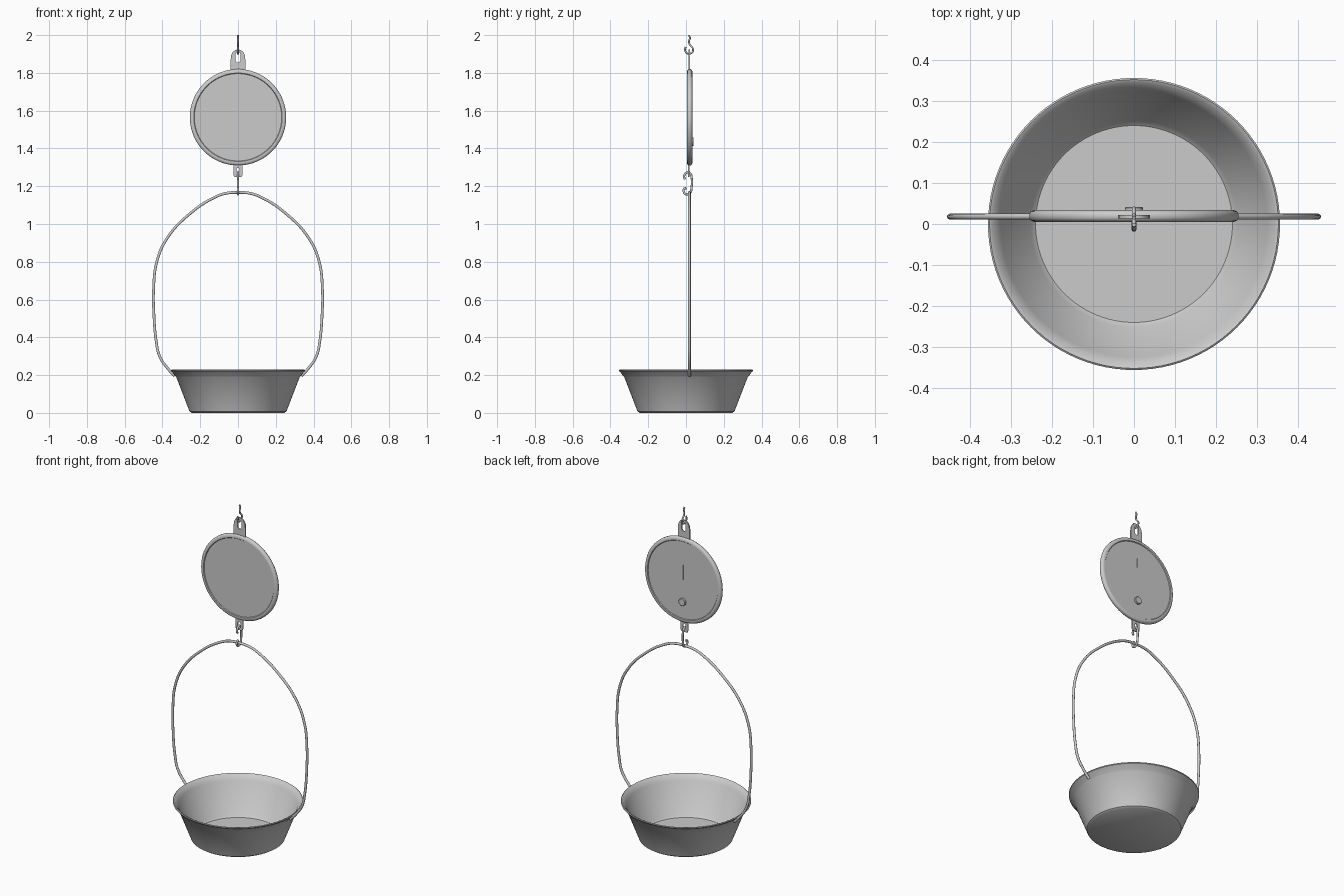
import bpy, bmesh, math
from mathutils import Matrix

if "Cube" in bpy.data.objects:
    bpy.data.objects.remove(bpy.data.objects["Cube"])

YC = 0.018  # depth of the hanging plane


def finish(ob, angle=35):
    bpy.ops.object.select_all(action='DESELECT')
    ob.select_set(True)
    bpy.context.view_layer.objects.active = ob
    if ob.type == 'CURVE':
        bpy.ops.object.convert(target='MESH')
        ob = bpy.context.object
    bpy.ops.object.shade_smooth_by_angle(angle=math.radians(angle))
    return ob


def lathe(name, profile, matrix=Matrix(), steps=96):
    bm = bmesh.new()
    vs = [bm.verts.new((r, 0, z)) for r, z in profile]
    es = [bm.edges.new(p) for p in zip(vs, vs[1:])]
    bmesh.ops.spin(bm, geom=vs + es, cent=(0, 0, 0), axis=(0, 0, 1),
                   angle=2 * math.pi, steps=steps)
    bmesh.ops.remove_doubles(bm, verts=bm.verts, dist=1e-5)
    bmesh.ops.recalc_face_normals(bm, faces=bm.faces)
    bm.transform(matrix)
    me = bpy.data.meshes.new(name)
    bm.to_mesh(me)
    bm.free()
    ob = bpy.data.objects.new(name, me)
    bpy.context.collection.objects.link(ob)
    return finish(ob)


def wire(name, pts, radius):
    cu = bpy.data.curves.new(name, 'CURVE')
    cu.dimensions = '3D'
    cu.bevel_depth = radius
    cu.bevel_resolution = 3
    cu.use_fill_caps = True
    cu.resolution_u = 8
    sp = cu.splines.new('BEZIER')
    sp.bezier_points.add(len(pts) - 1)
    for bp, p in zip(sp.bezier_points, pts):
        bp.co = p
        bp.handle_left_type = bp.handle_right_type = 'AUTO'
    ob = bpy.data.objects.new(name, cu)
    bpy.context.collection.objects.link(ob)
    return finish(ob, 50)


def slot(hw, z0, z1, n=10):
    # stadium outline with rounded ends of radius hw
    a = [math.pi * i / n for i in range(n + 1)]
    return ([(hw * math.cos(t), z1 - hw + hw * math.sin(t)) for t in a] +
            [(-hw * math.cos(t), z0 + hw - hw * math.sin(t)) for t in a])


def plate(name, loops, half_thick, y):
    cu = bpy.data.curves.new(name, 'CURVE')
    cu.dimensions = '2D'
    cu.fill_mode = 'BOTH'
    cu.extrude = half_thick
    for loop in loops:
        sp = cu.splines.new('POLY')
        sp.points.add(len(loop) - 1)
        for p, (x, z) in zip(sp.points, loop):
            p.co = (x, z, 0, 1)
        sp.use_cyclic_u = True
    ob = bpy.data.objects.new(name, cu)
    bpy.context.collection.objects.link(ob)
    ob.rotation_euler.x = math.pi / 2
    ob.location.y = y
    return finish(ob)


# weighing pan with flared rim
lathe("pan", [(0, 0), (0.245, 0), (0.257, 0.008), (0.327, 0.19), (0.332, 0.194),
              (0.348, 0.217), (0.355, 0.221), (0.356, 0.226), (0.352, 0.229),
              (0.345, 0.226), (0.325, 0.198), (0.252, 0.022), (0.24, 0.012), (0, 0.012)])

# round dial body with raised rim on both faces
half = [(0, 0.010), (0.231, 0.010), (0.234, 0.014), (0.243, 0.0145),
        (0.251, 0.011), (0.255, 0.005)]
dial_axis = Matrix.Translation((0, 0.0195, 1.565)) @ Matrix.Rotation(-math.pi / 2, 4, 'X')
lathe("dial", half + [(r, -z) for r, z in reversed(half)], dial_axis)

# pointer and weight knob on the back of the dial
plate("pointer", [[(-0.004, 1.44), (0.004, 1.44), (0.002, 1.70), (-0.002, 1.70)]], 0.001, 0.0295)
knob_axis = Matrix.Translation((0, 0.029, 1.435)) @ Matrix.Rotation(-math.pi / 2, 4, 'X')
lathe("knob", [(0, 0), (0.022, 0), (0.022, 0.010), (0.020, 0.012), (0, 0.012)], knob_axis, 32)

# hanging lugs above and below the dial
top = [(-0.039, 1.79), (0.039, 1.79), (0.039, 1.87), (0.036, 1.893), (0.028, 1.91),
       (0.015, 1.921), (0, 1.924), (-0.015, 1.921), (-0.028, 1.91), (-0.036, 1.893), (-0.039, 1.87)]
plate("top_lug", [top, slot(0.013, 1.855, 1.911)], 0.004, YC)
low = [(-0.025, 1.33), (0.025, 1.33), (0.025, 1.262), (0.018, 1.249), (-0.018, 1.249), (-0.025, 1.262)]
plate("bottom_lug", [low, slot(0.009, 1.26, 1.298)], 0.004, 0.014)

# wire hooks
wire("top_hook", [(0, y, z) for y, z in [
    (0.015, 2.0), (0.021, 1.985), (0.016, 1.968), (0.020, 1.95), (0.035, 1.932), (0.037, 1.917),
    (0.024, 1.903), (0.004, 1.905), (-0.005, 1.92), (-0.002, 1.938)]], 0.005)
wire("bottom_hook", [(0, y, z) for y, z in [
    (-0.006, 1.236), (-0.010, 1.255), (0.005, 1.273), (0.023, 1.268), (0.029, 1.25), (0.029, 1.19),
    (0.022, 1.165), (0.003, 1.157), (-0.011, 1.168), (-0.010, 1.186), (0.002, 1.19)]], 0.006)

# bail handle, mirrored from one side
side = [(0.06, 1.163), (0.12, 1.143), (0.26, 1.05), (0.375, 0.925), (0.430, 0.80), (0.447, 0.65),
        (0.446, 0.54), (0.433, 0.38), (0.415, 0.30), (0.372, 0.235), (0.335, 0.195)]
path = [(-x, YC, z) for x, z in reversed(side)] + [(0, YC, 1.167)] + [(x, YC, z) for x, z in side]
wire("bail_handle", path, 0.0075)
